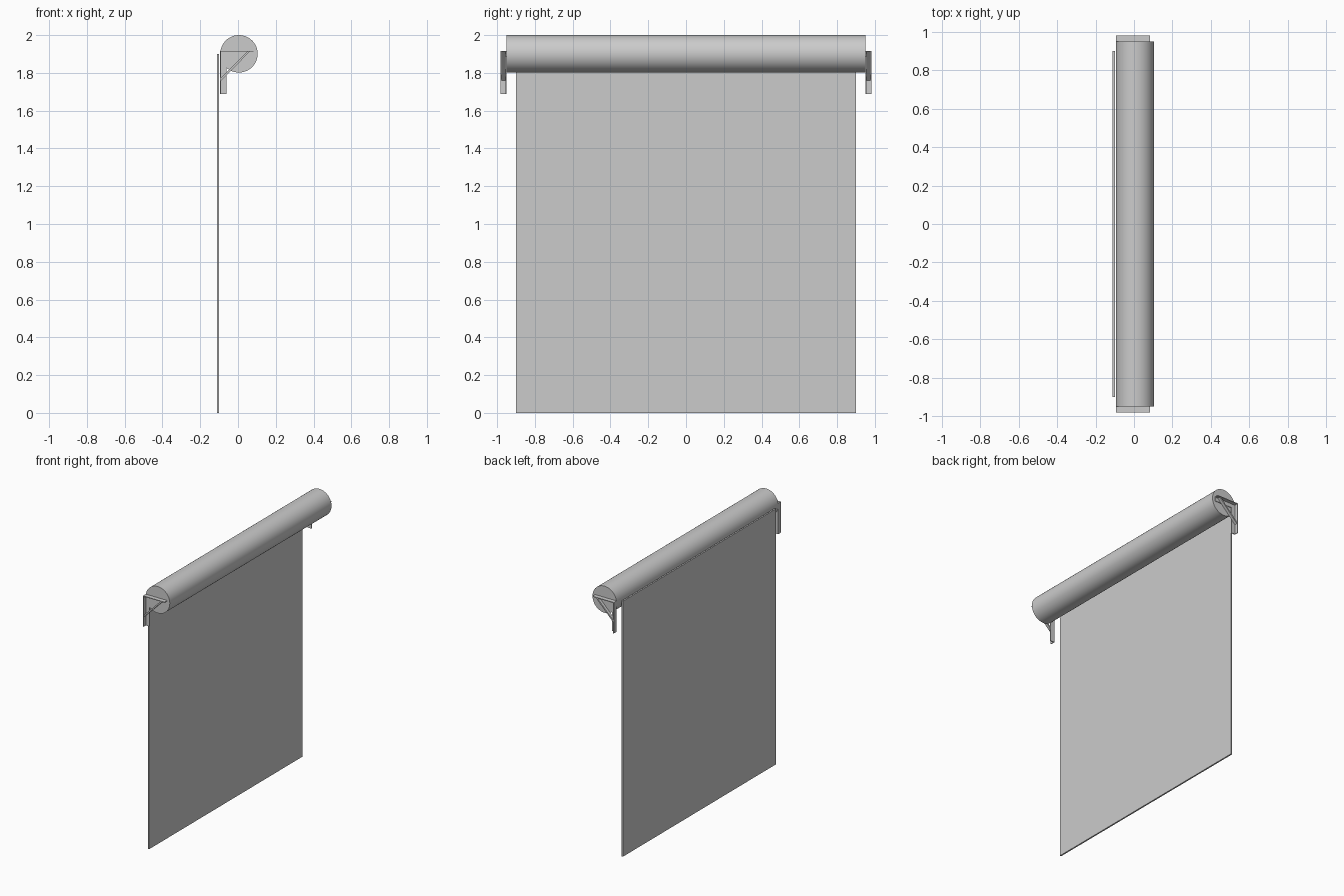
import bpy, bmesh, math
from mathutils import Vector

if "Cube" in bpy.data.objects:
    bpy.data.objects.remove(bpy.data.objects["Cube"])


def finish(name, bm):
    bmesh.ops.recalc_face_normals(bm, faces=bm.faces)
    me = bpy.data.meshes.new(name)
    bm.to_mesh(me)
    bm.free()
    ob = bpy.data.objects.new(name, me)
    bpy.context.collection.objects.link(ob)
    return ob


def extrude_profile(name, pts, y0, y1):
    """Closed x-z profile extruded along y."""
    bm = bmesh.new()
    face = bm.faces.new([bm.verts.new((x, y0, z)) for x, z in pts])
    ext = bmesh.ops.extrude_face_region(bm, geom=[face])
    moved = [v for v in ext["geom"] if isinstance(v, bmesh.types.BMVert)]
    bmesh.ops.translate(bm, verts=moved, vec=Vector((0, y1 - y0, 0)))
    return finish(name, bm)


def box(name, x0, x1, y0, y1, z0, z1):
    return extrude_profile(name, [(x0, z0), (x1, z0), (x1, z1), (x0, z1)], y0, y1)


# Rolled screen tube
bpy.ops.mesh.primitive_cylinder_add(vertices=64, radius=0.099, depth=1.9,
                                    location=(0.005, 0, 1.901),
                                    rotation=(math.pi / 2, 0, 0))
roller = bpy.context.object
roller.name = "roller"
bpy.ops.object.shade_smooth_by_angle()

# Hanging sheet
box("hanging_sheet", -0.111, -0.1, -0.9, 0.9, 0, 1.9)

# Angle-iron wall brackets at both ends: web beside the roller, flange outward
XL, XR, ZB, ZT, W, T = -0.094, 0.083, 1.687, 1.917, 0.033, 0.005
web = [(XL, ZB), (XL + W, ZB), (XL + W, ZT - W), (XR, ZT - W), (XR, ZT), (XL, ZT)]
flange = [(XL, ZB), (XL + T, ZB), (XL + T, ZT - T), (XR, ZT - T), (XR, ZT), (XL, ZT)]
brace = [(XL + T, 1.76), (0.062, ZT - T), (0.048, ZT - T), (XL + T, 1.774)]
for side, s in (("left", -1), ("right", 1)):
    extrude_profile(side + "_bracket_web", web, s * 0.949, s * 0.955)
    extrude_profile(side + "_bracket_flange", flange, s * 0.95, s * 0.982)
    extrude_profile(side + "_bracket_brace", brace, s * 0.955, s * 0.976)
